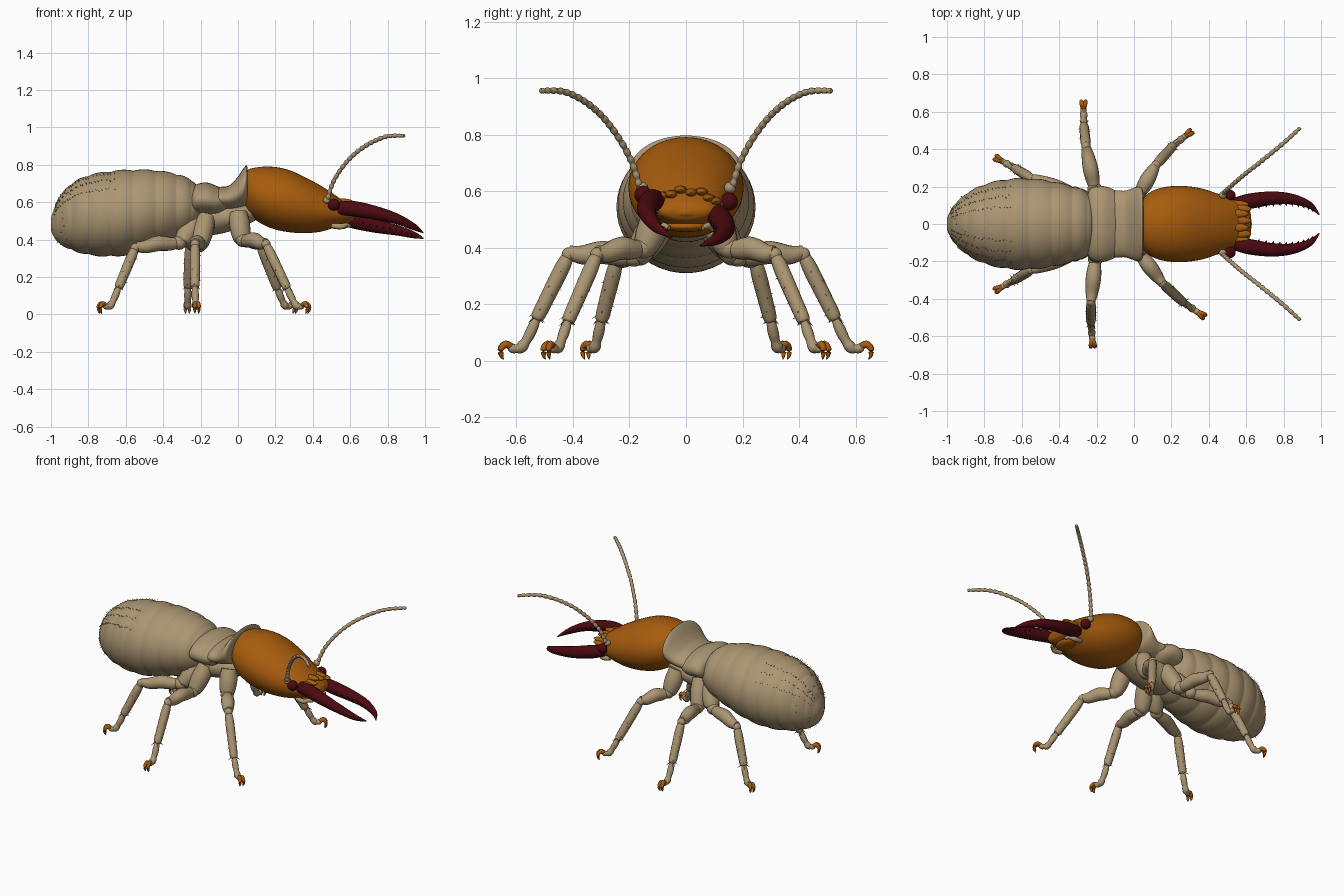
import bpy, bmesh, math, random
from mathutils import Vector as V

if "Cube" in bpy.data.objects:
    bpy.data.objects.remove(bpy.data.objects["Cube"])

random.seed(4)


def material(name, rgb):
    m = bpy.data.materials.new(name)
    m.diffuse_color = (*rgb, 1)
    m.use_nodes = True
    m.node_tree.nodes["Principled BSDF"].inputs["Base Color"].default_value = m.diffuse_color
    return m


TAN = material("tan", (0.41, 0.305, 0.17))
ORANGE = material("orange", (0.39, 0.108, 0.004))
RED = material("dark red", (0.07, 0.003, 0.005))


def spline(rows, t):
    """Catmull-Rom point at t in 0..1 through equal-length tuples."""
    n = len(rows) - 1
    i = min(int(t * n), n - 1)
    u = t * n - i
    p = [rows[max(0, min(n, i + k))] for k in (-1, 0, 1, 2)]
    return [0.5 * (2 * b + (c - a) * u + (2 * a - 5 * b + 4 * c - d) * u * u
                   + (3 * b - a - 3 * c + d) * u ** 3) for a, b, c, d in zip(*p)]


def finish(bm, name, mat):
    bmesh.ops.recalc_face_normals(bm, faces=bm.faces)
    me = bpy.data.meshes.new(name)
    bm.to_mesh(me)
    bm.free()
    me.materials.append(mat)
    ob = bpy.data.objects.new(name, me)
    bpy.context.collection.objects.link(ob)
    bpy.context.view_layer.objects.active = ob
    ob.select_set(True)
    bpy.ops.object.shade_smooth_by_angle(angle=math.radians(50))
    ob.select_set(False)
    return ob


def skin(bm, rings):
    """Bridge rings of points and cap both ends."""
    loops = [[bm.verts.new(p) for p in r] for r in rings]
    n = len(loops[0])
    for a, b in zip(loops, loops[1:]):
        for i in range(n):
            bm.faces.new((a[i], a[(i + 1) % n], b[(i + 1) % n], b[i]))
    bm.faces.new(loops[0])
    bm.faces.new(loops[-1])


def body_point(rows, t, ang, scale=1):
    x, lo, hi, w = spline(rows, t)
    c = (lo + hi) / 2
    return V((x, w * scale * math.cos(ang), c + (hi - lo) / 2 * scale * math.sin(ang)))


def body(name, rows, mat, steps=40, sides=40, scale=lambda t: 1):
    """Shell along x; rows are (x, low z, high z, half width)."""
    bm = bmesh.new()
    skin(bm, [[body_point(rows, i / steps, math.tau * j / sides, scale(i / steps))
               for j in range(sides)] for i in range(steps + 1)])
    return finish(bm, name, mat)


def add_tube(bm, pts, radii, steps=14, sides=12, flat=1, wave=lambda t: 1):
    rows = [(*p, r) for p, r in zip(pts, radii)]
    rings = []
    for i in range(steps + 1):
        t = i / steps
        x, y, z, r = spline(rows, t)
        a, b = (V(spline(rows, min(1, max(0, t + e)))[:3]) for e in (-.01, .01))
        d = (b - a).normalized()
        side = d.cross(V((0, 0, 1))).normalized()
        up = side.cross(d)
        r = max(r, .0015) * wave(t)
        rings.append([V((x, y, z)) + r * (side * math.cos(k) * flat + up * math.sin(k))
                      for k in (math.tau * j / sides for j in range(sides))])
    skin(bm, rings)


def tube(name, pts, radii, mat, **kw):
    bm = bmesh.new()
    add_tube(bm, pts, radii, **kw)
    return finish(bm, name, mat)


def add_spike(bm, p, d, length, r):
    """Small three-sided bristle."""
    d = d.normalized()
    s = d.orthogonal().normalized()
    u = d.cross(s)
    base = [bm.verts.new(p - d * .004 + r * (s * math.cos(k) + u * math.sin(k))) for k in (0, 2.09, 4.19)]
    tip = bm.verts.new(p + d * length)
    for i in range(3):
        bm.faces.new((base[i], base[(i + 1) % 3], tip))


def ball(name, c, size, mat):
    bm = bmesh.new()
    bmesh.ops.create_uvsphere(bm, u_segments=20, v_segments=12, radius=1)
    for v in bm.verts:
        v.co = V([a * b for a, b in zip(v.co, size)]) + V(c)
    return finish(bm, name, mat)


# Abdomen with overlapping segments
ABD = [(-1.0, .45, .515, .03), (-.985, .415, .56, .065), (-.955, .378, .63, .11), (-.89, .343, .70, .168),
       (-.80, .318, .745, .213), (-.68, .308, .768, .241), (-.56, .322, .775, .245), (-.44, .355, .772, .23),
       (-.33, .392, .752, .203), (-.25, .43, .72, .172), (-.195, .48, .655, .11)]
SEG = 10


def rib(t):
    return 0.968 + 0.034 * math.sin(math.pi * (t * SEG % 1)) ** 0.8


body("abdomen", ABD, TAN, steps=140, sides=48, scale=rib)

# Rows of bristles on the abdomen
bm = bmesh.new()
for deg in (35, 52, 68, 112, 128, 145):
    for k in range(24):
        t = .15 + .38 * k / 24 + random.uniform(-.006, .006)
        a = math.radians(deg + random.uniform(-1.5, 1.5))
        p = body_point(ABD, t, a, rib(t))
        add_spike(bm, p, V((-.5, math.cos(a), math.sin(a))), .012, .003)
for k in range(24):
    a = math.tau * k / 24
    t = random.uniform(.1, .3)
    add_spike(bm, body_point(ABD, t, a, rib(t)), V((-1, math.cos(a), math.sin(a))), .012, .003)
finish(bm, "abdomen_bristles", TAN)

# Thorax: rear plate, raised saddle behind the head, underside and neck
body("rear_thorax_plate", [(-.255, .55, .64, .14), (-.23, .53, .69, .19), (-.17, .525, .705, .203),
                           (-.11, .525, .685, .185), (-.07, .55, .66, .16)], TAN)
body("neck_saddle", [(-.14, .57, .65, .15), (-.10, .555, .68, .178), (-.05, .555, .688, .178),
                     (-.01, .56, .725, .19), (.025, .57, .775, .20), (.045, .58, .797, .185),
                     (.052, .60, .78, .14)], TAN)
body("thorax_underside", [(-.30, .45, .56, .08), (-.22, .42, .60, .12), (-.1, .43, .60, .12),
                          (.0, .46, .60, .11), (.09, .50, .60, .08)], TAN)

# Head capsule
HEAD = [(.035, .59, .72, .08), (.05, .54, .77, .135), (.10, .50, .786, .178), (.18, .46, .79, .20),
        (.27, .44, .773, .203), (.36, .435, .733, .19), (.44, .442, .69, .165), (.51, .462, .645, .14),
        (.57, .48, .60, .115), (.61, .495, .565, .09), (.625, .515, .545, .05)]
body("head", HEAD, ORANGE, steps=50, sides=48)
# Rough brow along the front of the head
for i in range(8):
    a = math.radians(20 + 20 * i)
    p = body_point(HEAD, .77 + .025 * (i % 2), a, .9)
    ball("brow_bump", p, (.06, .022, .015), ORANGE)
ball("upper_lip", (.595, 0, .525), (.035, .06, .025), ORANGE)
ball("lower_lip", (.54, 0, .475), (.055, .075, .02), ORANGE)

for s in (-1, 1):
    low = 1 if s > 0 else 0
    # Eyes
    ball("eye", (.512, s * .152, .587 - low * .024), (.032, .031, .032), RED)
    ball("antenna_socket", (.475, s * .155, .612), (.02, .02, .02), TAN)
    # Curved jaws with inner teeth, one set lower than the other
    jaw = [(.54, .105, .567, .045), (.62, .122, .565, .065), (.74, .138, .542, .07), (.85, .132, .51, .06),
           (.94, .10, .468, .043), (.99, .05, .437, .03)]
    jaw = [(x, s * y, z - low * drop) for x, y, z, drop in jaw]
    rad = [.035, .041, .036, .028, .018, .003]
    bm = bmesh.new()
    add_tube(bm, jaw, rad, steps=28, sides=16)
    for k in range(10):
        q = spline([(*p, r) for p, r in zip(jaw, rad)], .28 + .062 * k)
        add_spike(bm, V((q[0], q[1] - s * q[3] * .9, q[2])), V((.35, -s, 0)), .015, .01)
    finish(bm, "jaw", RED)
    # Beaded antennae
    feeler = [(.475, .16, .60), (.51, .195, .71), (.585, .26, .82), (.68, .335, .90),
              (.79, .425, .95), (.89, .515, .955)]
    tube("antenna", [(x, s * y, z) for x, y, z in feeler], [.013, .012, .012, .012, .012, .01], TAN,
         steps=132, sides=10, wave=lambda t: .7 + .36 * abs(math.sin(math.pi * 22 * t)))
    # Mouth feelers
    tube("mouth_feeler", [(.50, s * .09, .475), (.55, s * .095, .47), (.58, s * .08, .478), (.60, s * .06, .47)],
         [.013, .015, .012, .008], TAN)

# Legs: hip, hip tip, knee, ankle, foot end, extra sweep on the +y side
LEGS = {
    "front": [(.0, .09, .54), (.02, .145, .40), (.15, .315, .375), (.265, .42, .135), (.375, .495, .02), .2],
    "middle": [(-.17, .09, .52), (-.205, .17, .37), (-.23, .415, .375), (-.23, .53, .145), (-.22, .655, .02), .1],
    "hind": [(-.23, .08, .50), (-.30, .155, .385), (-.55, .245, .355), (-.64, .30, .14), (-.74, .355, .02), 0],
}
for leg, data in LEGS.items():
    for s in (-1, 1):
        sweep = data[5] if s > 0 else 0
        hip, joint, knee, ankle, foot = [V((x - sweep * max(0, y - .15), s * y, z)) for x, y, z in data[:5]]
        tube(leg + "_hip", [hip, hip.lerp(joint, .5), joint, joint + V((0, s * .015, -.02))],
             [.05, .056, .043, .015], TAN, steps=16)
        ball(leg + "_hip_joint", joint.lerp(knee, .06), (.04, .04, .038), TAN)
        mid = joint.lerp(knee, .5) + V((0, 0, .01))
        tube(leg + "_thigh", [joint, joint.lerp(knee, .25), mid, joint.lerp(knee, .8), knee + V((0, 0, .01))],
             [.024, .036, .041, .034, .023], TAN, steps=20, sides=16)
        ball(leg + "_knee", knee, (.025, .025, .026), TAN)
        bm = bmesh.new()
        add_tube(bm, [knee, knee.lerp(ankle, .2), knee.lerp(ankle, .7), knee.lerp(ankle, .95), ankle],
                 [.019, .027, .026, .024, .015], steps=18)
        # Shin bristles and spurs
        for k in range(16):
            f = .25 + .045 * k
            a = 2.4 * k
            add_spike(bm, knee.lerp(ankle, f) + .024 * V((math.cos(a), math.sin(a), 0)),
                      V((math.cos(a), math.sin(a), -.6)), .014, .003)
        for k in range(4):
            a = 1.57 * k + .7
            add_spike(bm, ankle + .014 * V((math.cos(a), math.sin(a), .5)),
                      V((math.cos(a), math.sin(a), -.8)), .032, .005)
        finish(bm, leg + "_shin", TAN)
        # Foot segments ending in a pair of hooked claws
        out = foot - ankle
        flat = lambda f, z: V((ankle.x + out.x * f, ankle.y + out.y * f, z))
        tube(leg + "_foot", [ankle, flat(.22, .085), flat(.42, .048), flat(.62, .042), flat(.76, .05)],
             [.017, .018, .019, .016, .014], TAN, steps=20, wave=lambda t: .85 + .25 * abs(math.sin(9.42 * t)))
        across = V((-out.y, out.x, 0)).normalized()
        bm = bmesh.new()
        for c in (-1, 1):
            add_tube(bm, [flat(.70, .048), flat(.86, .058) + across * c * .007,
                          flat(1.0, .042) + across * c * .011, flat(.99, .018) + across * c * .011,
                          flat(.93, .004) + across * c * .009], [.013, .013, .011, .007, .001], steps=16, sides=8)
        finish(bm, leg + "_claws", ORANGE)
